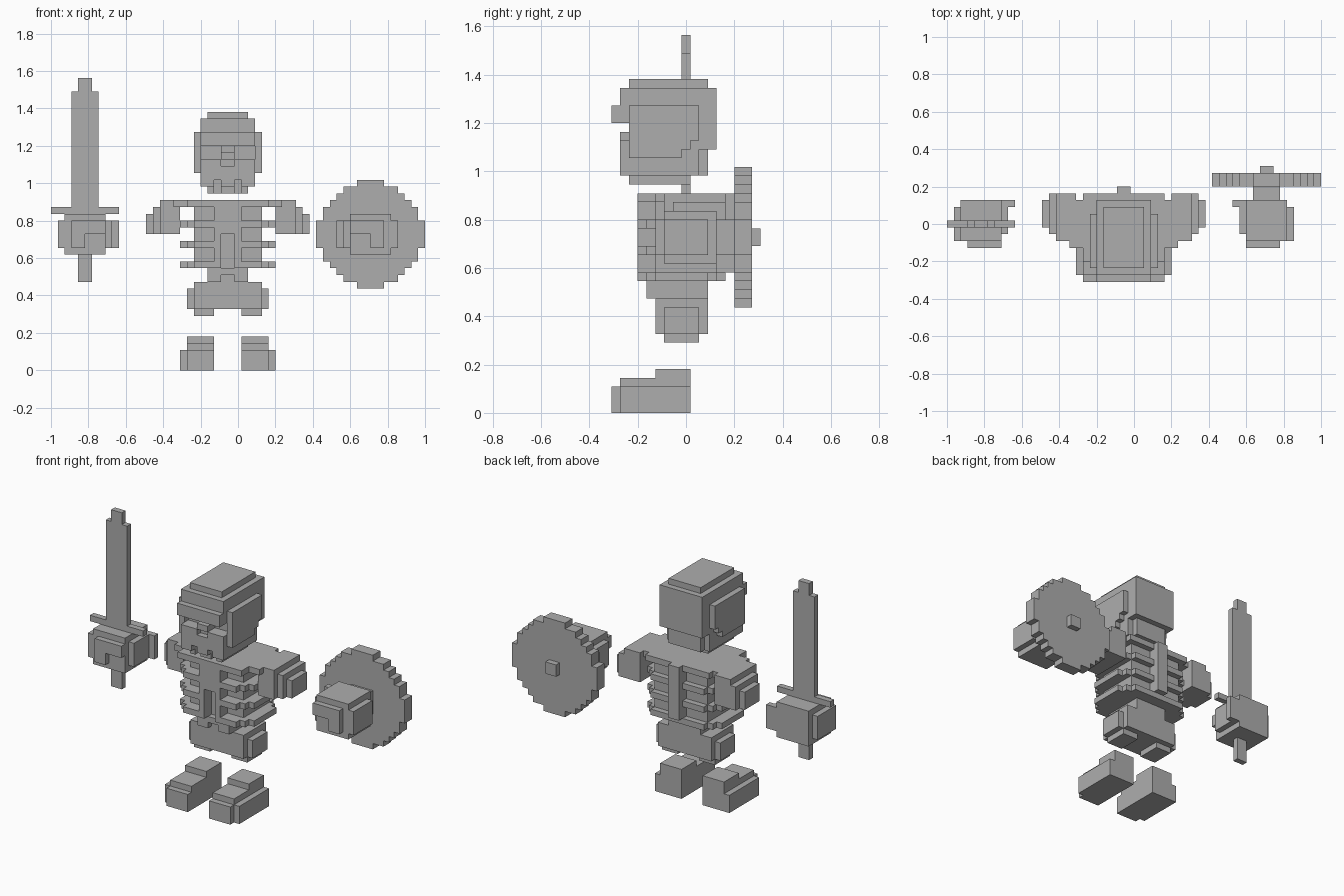
import bpy, bmesh
from mathutils import Vector

if "Cube" in bpy.data.objects:
    bpy.data.objects.remove(bpy.data.objects["Cube"], do_unlink=True)

U = 2 / 55                                   # size of one block
ORIGIN = Vector((-27.5, -8.5, 0))            # corner of the block grid
MID = 52                                     # mirrored block column sum (body axis at 26)

grey = bpy.data.materials.new("plain_grey")
grey.use_nodes = True
grey.diffuse_color = (0.42, 0.42, 0.42, 1)
grey.node_tree.nodes["Principled BSDF"].inputs["Base Color"].default_value = (0.42, 0.42, 0.42, 1)


def box(x, y, z):
    """Set of blocks filling three (start, end) ranges."""
    return {(i, j, k) for i in range(*x) for j in range(*y) for k in range(*z)}


def mirror(cells):
    return {(MID - 1 - i, j, k) for i, j, k in cells}


def both(cells):
    return cells | mirror(cells)


def build(name, cells):
    """Skin the outside of a set of blocks and merge the flat areas."""
    bm = bmesh.new()
    verts = {}

    def vert(p):
        key = tuple(p)
        if key not in verts:
            verts[key] = bm.verts.new((Vector(key) + ORIGIN) * U)
        return verts[key]

    for c in sorted(cells):
        for axis in range(3):
            a, b = (axis + 1) % 3, (axis + 2) % 3
            for side in (0, 1):
                near = list(c)
                near[axis] += 2 * side - 1
                if tuple(near) in cells:
                    continue
                ring = []
                for da, db in ((0, 0), (1, 0), (1, 1), (0, 1)):
                    p = list(c)
                    p[axis] += side
                    p[a] += da
                    p[b] += db
                    ring.append(vert(p))
                bm.faces.new(ring if side else ring[::-1])
    bmesh.ops.dissolve_limit(bm, angle_limit=0.01, verts=bm.verts[:], edges=bm.edges[:])
    mesh = bpy.data.meshes.new(name)
    bm.to_mesh(mesh)
    bm.free()
    mesh.materials.append(grey)
    bpy.context.collection.objects.link(bpy.data.objects.new(name, mesh))


# Head: stepped skull, brow, eye sockets, nose and teeth
head = box((23, 29), (2, 11), (26, 38)) - box((23, 29), (9, 11), (26, 27))
head |= box((22, 30), (1, 12), (30, 37)) | box((22, 30), (1, 10), (27, 30))
head -= box((22, 30), (9, 12), (26, 27))
head |= box((21, 31), (2, 8), (29, 35)) | box((21, 31), (8, 9), (30, 35)) | box((21, 31), (9, 10), (31, 35))
head |= box((22, 30), (0, 1), (33, 35))
head -= box((21, 31), (0, 2), (31, 33))
head -= both(box((22, 25), (2, 3), (31, 33)))
head |= box((25, 27), (1, 2), (31, 32))
head -= box((25, 27), (1, 2), (30, 31))
head -= both(box((24, 25), (1, 3), (26, 28)))
build("head", head)

# Ribcage: shoulder plate, three ribs, core, breastbone and spine
ribs = box((16, 36), (7, 12), (24, 25)) | box((18, 34), (5, 12), (24, 25)) | box((20, 32), (3, 13), (24, 25))
for k in (21, 18, 15):
    ribs |= box((19, 33), (5, 11), (k, k + 1)) | box((20, 32), (4, 12), (k, k + 1))
    ribs |= box((21, 31), (3, 13), (k, k + 1))
ribs |= box((21, 31), (5, 12), (15, 25))
ribs |= box((24, 28), (3, 5), (15, 25))
ribs -= box((25, 27), (3, 5), (15, 20))
ribs |= box((25, 27), (12, 14), (16, 25))
build("ribcage", ribs)

# Upper arms
arm = box((16, 19), (6, 13), (20, 25)) | box((15, 16), (7, 13), (20, 24)) | box((14, 15), (8, 12), (20, 23))
build("right_upper_arm", arm)
build("left_upper_arm", mirror(arm))

# Pelvis with waist and hip stubs
pelvis = box((23, 29), (4, 11), (13, 15)) - box((25, 27), (4, 5), (13, 14))
pelvis |= box((21, 31), (5, 11), (9, 13)) | box((20, 32), (6, 10), (9, 12))
pelvis |= both(box((21, 24), (6, 10), (8, 9)))
build("pelvis", pelvis)

# Feet
foot = box((20, 24), (0, 9), (0, 3)) | box((20, 24), (1, 9), (3, 4)) | box((20, 24), (5, 9), (4, 5))
foot |= box((19, 20), (1, 9), (0, 3))
build("right_foot", foot)
build("left_foot", mirror(foot))

# Fists: palm, side layers, cuff and stepped fingers
hand = box((44, 50), (6, 12), (17, 23)) | box((43, 51), (7, 11), (18, 22)) | box((44, 51), (6, 7), (18, 22))
hand |= box((42, 44), (11, 12), (18, 22))
hand |= box((44, 49), (5, 6), (20, 22)) | box((47, 49), (5, 6), (18, 20))
build("left_hand", hand)
build("right_hand", mirror(hand))

# Sword
sword = box((3, 7), (8, 9), (24, 41)) | box((4, 6), (8, 9), (13, 43))
sword |= box((0, 10), (8, 9), (23, 24))
build("sword", sword)

# Round shield with grip and boss
shield = {(i, j, k) for i, j, k in box((39, 55), (14, 16), (12, 28))
          if (i - 46.5) ** 2 + (k - 19.5) ** 2 < 60}
shield |= box((45, 49), (12, 14), (18, 22)) | box((46, 48), (16, 17), (19, 21))
build("shield", shield)
